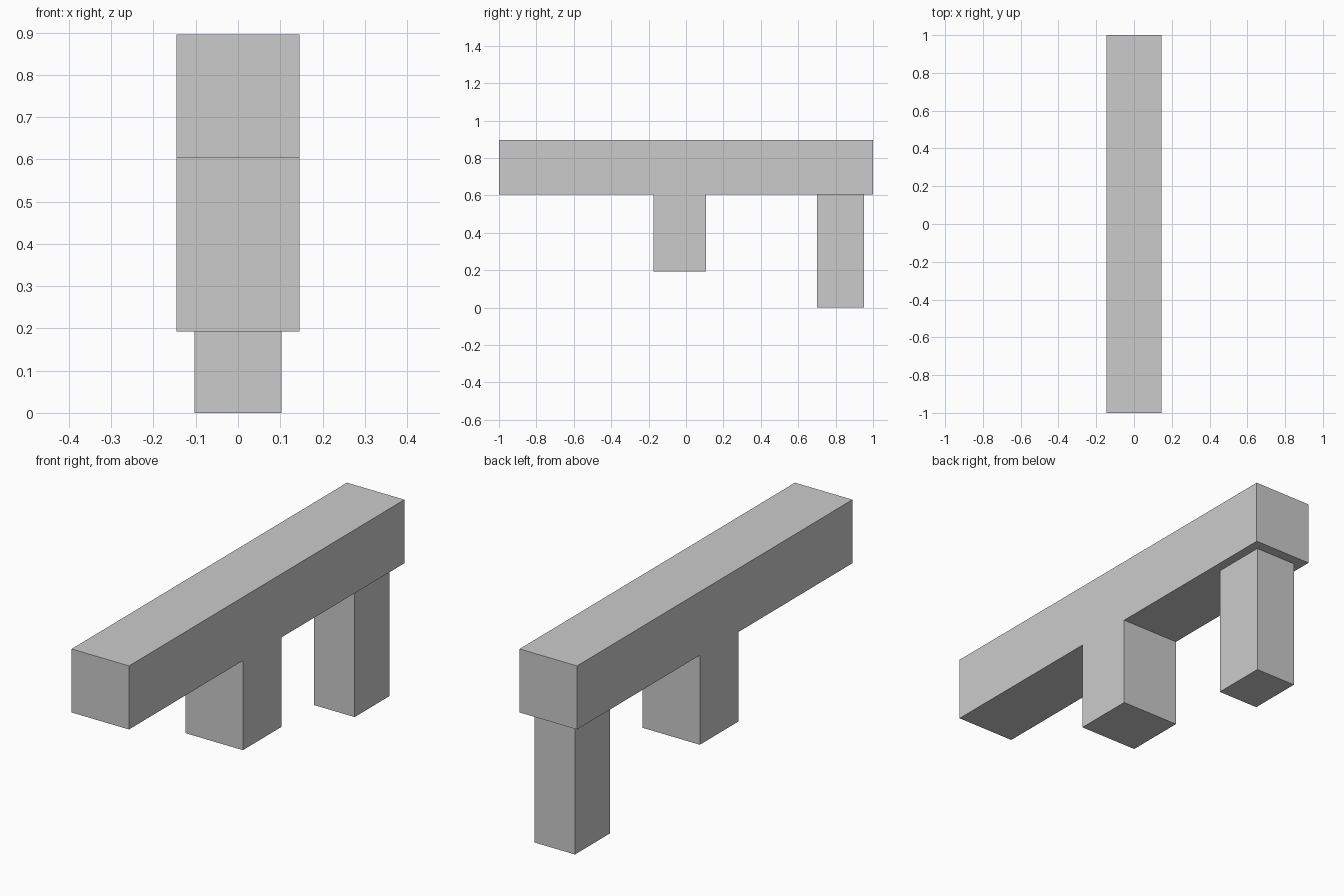
import bpy

if "Cube" in bpy.data.objects:
    bpy.data.objects.remove(bpy.data.objects["Cube"])


def extrude_x(name, profile, half_width):
    """Extrude a (y, z) outline symmetrically along x."""
    n = len(profile)
    verts = [(x, y, z) for x in (-half_width, half_width) for y, z in profile]
    faces = [tuple(reversed(range(n))), tuple(range(n, 2 * n))]
    faces += [(i, (i + 1) % n, (i + 1) % n + n, i + n) for i in range(n)]
    mesh = bpy.data.meshes.new(name)
    mesh.from_pydata(verts, [], faces)
    mesh.update()
    obj = bpy.data.objects.new(name, mesh)
    bpy.context.collection.objects.link(obj)
    return obj


BEAM_BOTTOM, BEAM_TOP = 0.604, 0.896

# Long beam with its flush central stem, one continuous outline
extrude_x("beam_with_stem", [
    (-1, BEAM_BOTTOM), (-0.173, BEAM_BOTTOM), (-0.173, 0.193),
    (0.108, 0.193), (0.108, BEAM_BOTTOM), (1, BEAM_BOTTOM),
    (1, BEAM_TOP), (-1, BEAM_TOP)], 0.146)

# Narrower leg near the back end
extrude_x("back_leg", [
    (0.70, 0), (0.953, 0), (0.953, BEAM_BOTTOM), (0.70, BEAM_BOTTOM)], 0.103)
